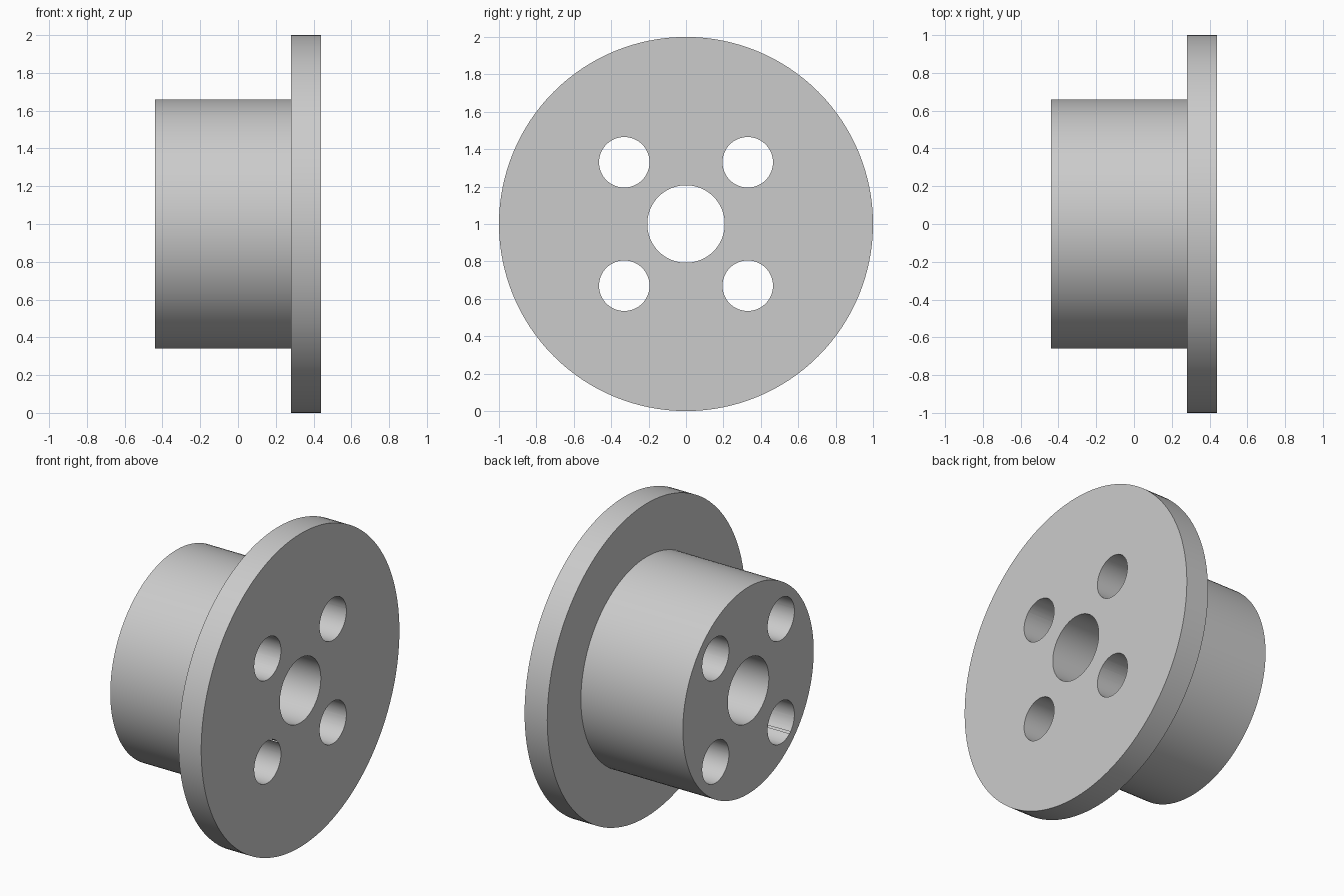
import bpy
import math

cube = bpy.data.objects.get("Cube")
if cube:
    bpy.data.objects.remove(cube, do_unlink=True)

AXIS_Z = 1.0          # height of the shared axis
BACK, STEP, FACE = -0.44, 0.28, 0.44
HUB_R, FLANGE_R = 0.66, 1.0
BORE_R, BOLT_R, BOLT_OFFSET = 0.207, 0.135, 0.33

grey = bpy.data.materials.new("plain_grey")
grey.use_nodes = True
colour = (0.6, 0.6, 0.6, 1)
grey.diffuse_color = colour
grey.node_tree.nodes["Principled BSDF"].inputs["Base Color"].default_value = colour


def lathe(name, profile, segments=128):
    """Revolve a closed (x, radius) profile around the x axis."""
    n = len(profile)
    verts, faces = [], []
    for s in range(segments):
        a = 2 * math.pi * s / segments
        verts += [(x, r * math.cos(a), AXIS_Z + r * math.sin(a)) for x, r in profile]
        t = (s + 1) % segments
        for i in range(n):
            j = (i + 1) % n
            faces.append((s * n + i, s * n + j, t * n + j, t * n + i))
    mesh = bpy.data.meshes.new(name)
    mesh.from_pydata(verts, [], faces)
    mesh.materials.append(grey)
    obj = bpy.data.objects.new(name, mesh)
    bpy.context.collection.objects.link(obj)
    return obj


def select(obj):
    bpy.ops.object.select_all(action="DESELECT")
    obj.select_set(True)
    bpy.context.view_layer.objects.active = obj


# Hub, flange and central bore as one turned part
body = lathe("flanged_hub", [(BACK, BORE_R), (FACE, BORE_R), (FACE, FLANGE_R),
                             (STEP, FLANGE_R), (STEP, HUB_R), (BACK, HUB_R)])
select(body)
bpy.ops.object.mode_set(mode="EDIT")
bpy.ops.mesh.select_all(action="SELECT")
bpy.ops.mesh.normals_make_consistent(inside=False)
bpy.ops.object.mode_set(mode="OBJECT")

# Four through holes around the bore
for sy in (-1, 1):
    for sz in (-1, 1):
        bpy.ops.mesh.primitive_cylinder_add(
            vertices=64, radius=BOLT_R, depth=2,
            location=(0, sy * BOLT_OFFSET, AXIS_Z + sz * BOLT_OFFSET),
            rotation=(0, math.pi / 2, 0))
        cutter = bpy.context.object
        cutter.name = "hole_cutter"
        cutter.hide_render = True
        cutter.data.materials.append(grey)
        select(body)
        cut = body.modifiers.new("bolt_hole", "BOOLEAN")
        cut.operation = "DIFFERENCE"
        cut.solver = "EXACT"
        cut.object = cutter
        bpy.ops.object.modifier_apply(modifier=cut.name)
        bpy.data.objects.remove(cutter, do_unlink=True)

# Smooth round walls, crisp rims
select(body)
bpy.ops.object.shade_smooth_by_angle(angle=math.radians(30))
